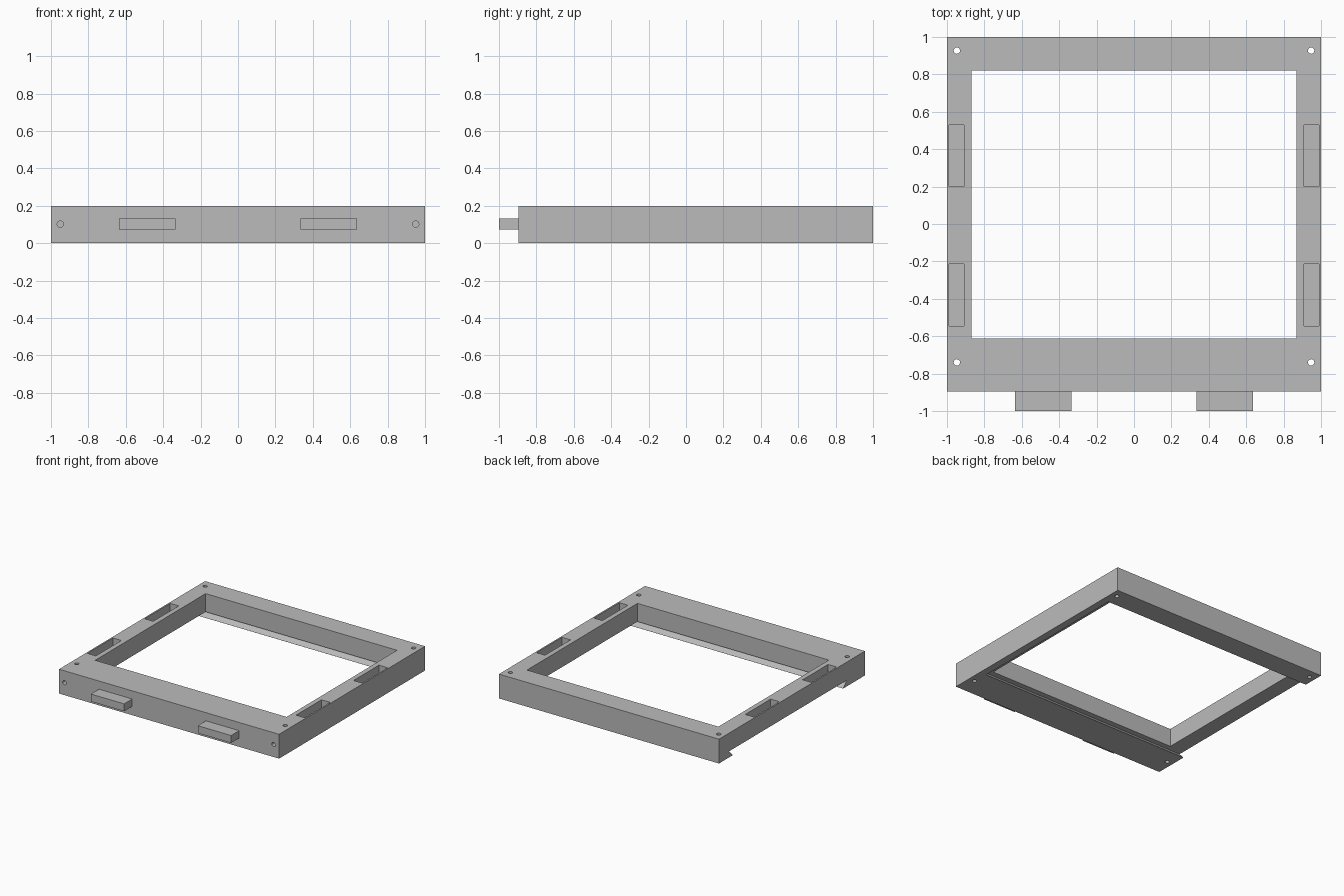
import bpy, bmesh, math
from mathutils import Matrix, Vector

cube = bpy.data.objects.get("Cube")
if cube:
    bpy.data.objects.remove(cube, do_unlink=True)

grey = bpy.data.materials.new("light_grey")
grey.use_nodes = True
colour = (0.5, 0.5, 0.5, 1)
grey.diffuse_color = colour
grey.node_tree.nodes["Principled BSDF"].inputs["Base Color"].default_value = colour


def finish(name, bm):
    bmesh.ops.recalc_face_normals(bm, faces=bm.faces[:])
    mesh = bpy.data.meshes.new(name)
    bm.to_mesh(mesh)
    bm.free()
    mesh.materials.append(grey)
    obj = bpy.data.objects.new(name, mesh)
    bpy.context.collection.objects.link(obj)
    return obj


def box(name, x, y, z):
    bm = bmesh.new()
    lo, hi = Vector((x[0], y[0], z[0])), Vector((x[1], y[1], z[1]))
    place = Matrix.Translation((lo + hi) / 2) @ Matrix.Diagonal((*(hi - lo), 1))
    bmesh.ops.create_cube(bm, size=1, matrix=place)
    return finish(name, bm)


def rod(name, centre, radius, length, along_y=False):
    bm = bmesh.new()
    place = Matrix.Translation(centre)
    if along_y:
        place = place @ Matrix.Rotation(math.pi / 2, 4, "X")
    bmesh.ops.create_cone(bm, cap_ends=True, segments=24, radius1=radius,
                          radius2=radius, depth=length, matrix=place)
    return finish(name, bm)


def prism_x(name, profile, x0, x1):
    """Extrude a y-z profile along x."""
    bm = bmesh.new()
    face = bm.faces.new([bm.verts.new((x0, y, z)) for y, z in profile])
    out = bmesh.ops.extrude_face_region(bm, geom=[face])
    moved = [v for v in out["geom"] if isinstance(v, bmesh.types.BMVert)]
    bmesh.ops.translate(bm, verts=moved, vec=(x1 - x0, 0, 0))
    return finish(name, bm)


# Main frame slab
frame = box("frame", (-1, 1), (-0.895, 1), (0, 0.2))

# Central opening
cutters = [box("opening_cutter", (-0.87, 0.87), (-0.612, 0.822), (-0.1, 0.3))]

# Dovetail channel underneath, open on one side
cutters.append(prism_x("channel_cutter", [(-0.593, -0.02), (0.803, -0.02),
                                          (0.868, 0.05), (-0.658, 0.05)], -1.1, 0.94))

for side in (-1, 1):
    # Blind slots in the side rails
    xs = sorted((side * 0.91, side * 0.988))
    for y0 in (-0.545, 0.2):
        cutters.append(box("slot_cutter", xs, (y0, y0 + 0.33), (0.09, 0.3)))
    # Corner holes, right through
    for y in (-0.74, 0.927):
        cutters.append(rod("corner_hole_cutter", (side * 0.947, y, 0.1), 0.017, 0.5))
    # Holes in the front face
    cutters.append(rod("front_hole_cutter", (side * 0.95, -0.895, 0.102), 0.017, 0.2, True))

for cutter in cutters:
    cutter.hide_render = True
    cutter.hide_viewport = True
    mod = frame.modifiers.new(cutter.name, "BOOLEAN")
    mod.operation = "DIFFERENCE"
    mod.solver = "EXACT"
    mod.object = cutter

# Apply the cuts and discard the cutters
bpy.context.view_layer.update()
graph = bpy.context.evaluated_depsgraph_get()
cut_mesh = bpy.data.meshes.new_from_object(frame.evaluated_get(graph))
frame.modifiers.clear()
frame.data = cut_mesh
for cutter in cutters:
    bpy.data.objects.remove(cutter, do_unlink=True)

# Front tabs that fit the slots
for name, side in (("left_tab", 1), ("right_tab", -1)):
    box(name, sorted((side * 0.335, side * 0.637)), (-1, -0.89), (0.072, 0.133))
